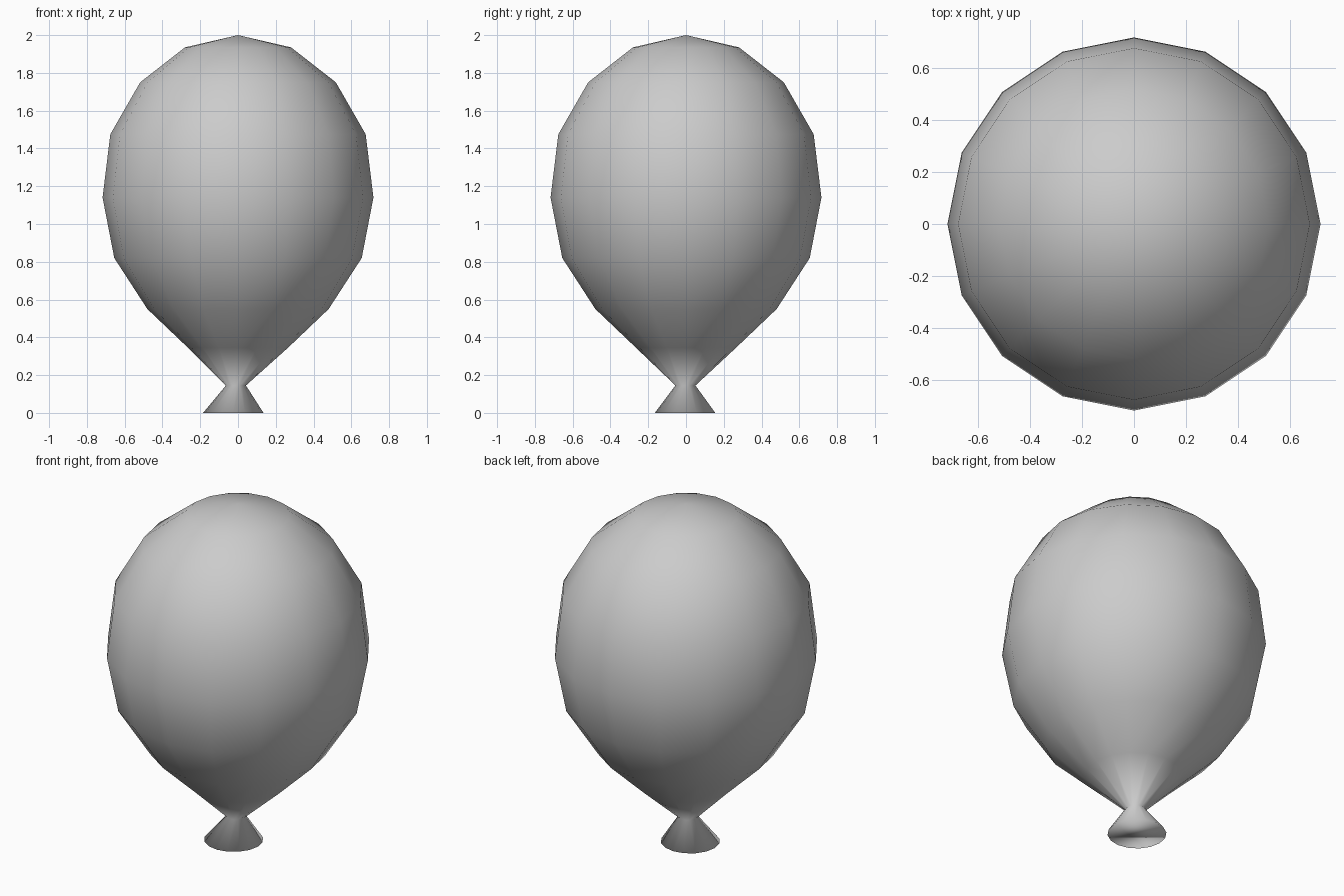
import bpy, bmesh
from math import cos, sin, pi

if "Cube" in bpy.data.objects:
    bpy.data.objects.remove(bpy.data.objects["Cube"])

SIDES = 16
# Profile rings from knot rim to crown: radius, z, x offset, y offset
RINGS = [
    (0.16, 0.00, -0.025, -0.005),
    (0.053, 0.145, -0.011, -0.003),
    (0.265, 0.345, 0, 0),
    (0.48, 0.55, 0, 0),
    (0.655, 0.82, 0, 0),
    (0.717, 1.14, 0, 0),
    (0.676, 1.475, 0, 0),
    (0.518, 1.75, 0, 0),
    (0.281, 1.935, 0, 0),
]

bm = bmesh.new()
loops = [[bm.verts.new((x + r * cos(2 * pi * i / SIDES),
                        y + r * sin(2 * pi * i / SIDES), z))
          for i in range(SIDES)] for r, z, x, y in RINGS]

# Balloon skin
for low, high in zip(loops, loops[1:]):
    for i in range(SIDES):
        j = (i + 1) % SIDES
        bm.faces.new((low[i], low[j], high[j], high[i]))

# Crown fan and flat cap under the knot
crown = bm.verts.new((0, 0, 2))
for i in range(SIDES):
    bm.faces.new((loops[-1][i], loops[-1][(i + 1) % SIDES], crown))
bm.faces.new(loops[0][::-1])

for f in bm.faces:
    f.smooth = True
mesh = bpy.data.meshes.new("balloon")
bm.to_mesh(mesh)
bm.free()
bpy.context.collection.objects.link(bpy.data.objects.new("balloon", mesh))
